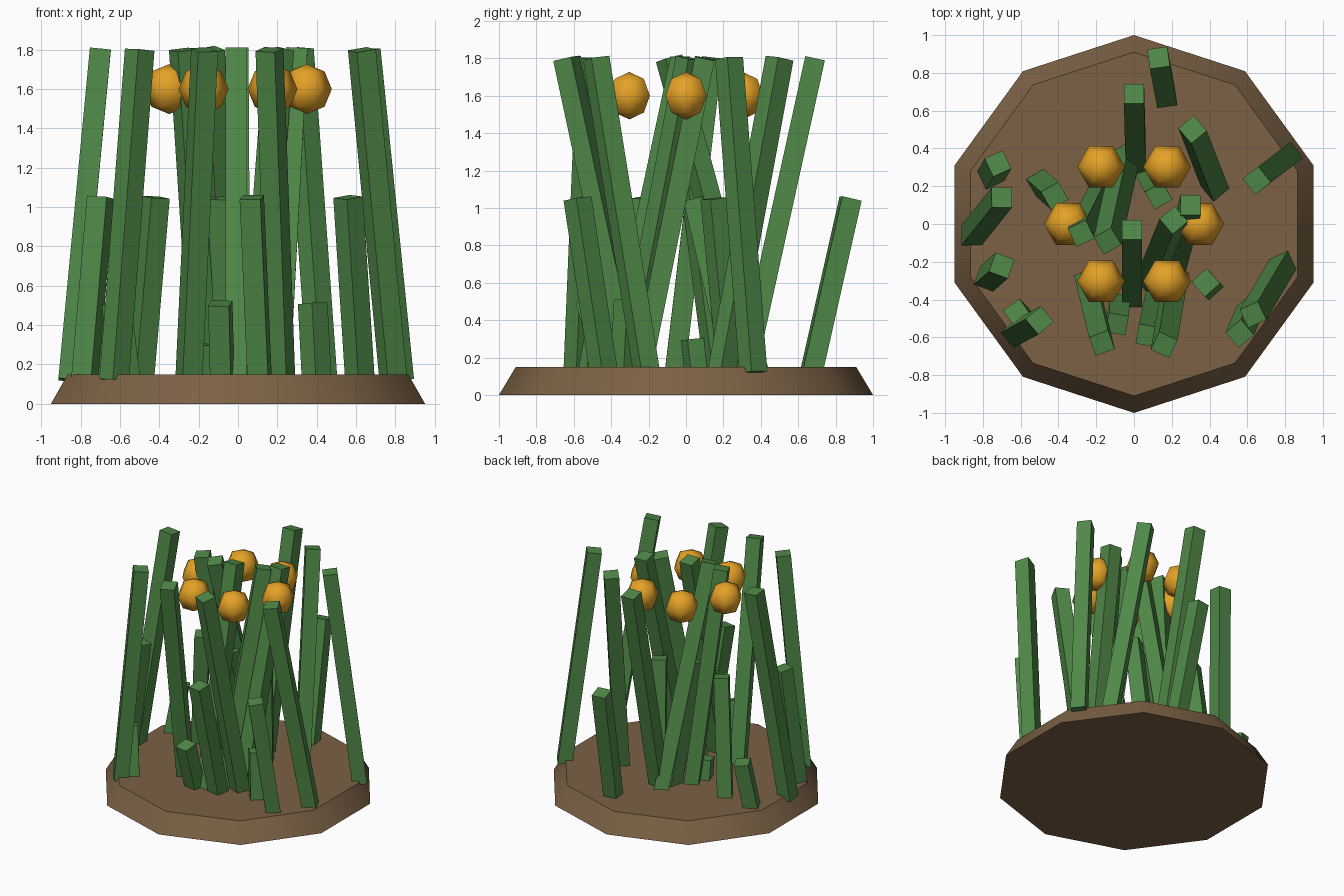
import bpy, bmesh, math
from mathutils import Vector, Matrix

cube = bpy.data.objects.get("Cube")
if cube:
    bpy.data.objects.remove(cube, do_unlink=True)


def make_material(name, rgb):
    mat = bpy.data.materials.new(name)
    mat.use_nodes = True
    mat.diffuse_color = (*rgb, 1)
    mat.node_tree.nodes["Principled BSDF"].inputs["Base Color"].default_value = (*rgb, 1)
    return mat


soil_brown = make_material("soil brown", (0.2, 0.12, 0.06))
stalk_green = make_material("stalk green", (0.08, 0.25, 0.065))
fruit_orange = make_material("fruit orange", (0.78, 0.36, 0.02))


def make_object(name, bm, mat, smooth_angle=None):
    mesh = bpy.data.meshes.new(name)
    bm.to_mesh(mesh)
    bm.free()
    mesh.materials.append(mat)
    obj = bpy.data.objects.new(name, mesh)
    bpy.context.collection.objects.link(obj)
    if smooth_angle:
        bpy.ops.object.select_all(action="DESELECT")
        obj.select_set(True)
        bpy.context.view_layer.objects.active = obj
        bpy.ops.object.shade_smooth_by_angle(angle=math.radians(smooth_angle))
    return obj


# Ten-sided mound of soil with a corner pointing to the back
SOIL_TOP = 0.15
bm = bmesh.new()
bmesh.ops.create_cone(bm, cap_ends=True, segments=10, radius1=1, radius2=0.91,
                      depth=SOIL_TOP, matrix=Matrix.Translation((0, 0, SOIL_TOP / 2)))
make_object("soil_mound", bm, soil_brown, 45)


# Square stalks leaning from a buried foot to a tip
STALK_WIDTH = 0.107
FOOT_HEIGHT = 0.12


def make_stalk(name, height, tip_x, tip_y, foot_x, foot_y, yaw):
    tip = Vector((tip_x, tip_y, height))
    foot = Vector((foot_x, foot_y, FOOT_HEIGHT))
    axis = tip - foot
    lean = Vector((0, 0, 1)).rotation_difference(axis).to_matrix().to_4x4()
    turn = Matrix.Rotation(math.radians(yaw), 4, "Z")
    size = Matrix.Diagonal((STALK_WIDTH, STALK_WIDTH, axis.length, 1))
    bm = bmesh.new()
    bmesh.ops.create_cube(bm, size=1, matrix=Matrix.Translation((tip + foot) / 2) @ lean @ turn @ size)
    make_object(name, bm, stalk_green)


# Each row: tip x, tip y, foot x, foot y, yaw in degrees
tall_stalks = [
    (0, 0.69, 0.01, 0.32, 0),
    (0.31, 0.5, 0.43, 0.19, 40),
    (0.65, 0.23, 0.82, 0.36, 38),
    (-0.7, 0.14, -0.86, -0.06, 0),
    (-0.5, -0.51, -0.63, -0.58, 40),
    (-0.28, -0.05, -0.17, 0.17, 25),
    (-0.14, -0.09, -0.04, 0.37, 30),
    (-0.17, -0.63, -0.25, -0.3, 20),
    (0.16, -0.64, 0.22, -0.28, -25),
    (-0.01, -0.03, -0.01, -0.39, 0),
    (0.21, 0.02, 0.08, -0.3, 40),
    (0.3, 0.1, 0.21, -0.24, 0),
    (0.63, -0.48, 0.79, -0.21, 25),
]
medium_stalks = [
    (0.13, 0.88, 0.17, 0.67, 8),
    (-0.42, 0.15, -0.5, 0.22, 30),
    (-0.7, -0.22, -0.78, -0.29, -20),
    (0.07, -0.59, 0.11, -0.4, -10),
    (0.56, -0.58, 0.62, -0.44, 40),
    (0.13, 0.15, 0.08, 0.24, 30),
    (-0.1, 0.05, -0.06, 0.27, -15),
]
short_stalks = [
    (-0.72, 0.32, -0.76, 0.25, 25),
    (-0.09, -0.53, -0.08, -0.42, -10),
    (0.38, -0.31, 0.4, -0.33, 42),
    (-0.62, -0.47, -0.57, -0.52, 35),
]
sprouts = [(-0.2, 0.04, -0.2, 0.06, 20)]

for label, height, rows in (("tall_stalk", 1.8, tall_stalks),
                            ("medium_stalk", 1.05, medium_stalks),
                            ("short_stalk", 0.51, short_stalks),
                            ("sprout", 0.3, sprouts)):
    for number, row in enumerate(rows, 1):
        make_stalk(f"{label}_{number}", height, *row)


# Ring of six low-poly fruits with corners along x
FRUIT_COUNT = 6
for i in range(FRUIT_COUNT):
    angle = math.tau * i / FRUIT_COUNT
    centre = Vector((math.cos(angle) * 0.35, math.sin(angle) * 0.35, 1.6))
    bm = bmesh.new()
    bmesh.ops.create_uvsphere(bm, u_segments=6, v_segments=4, radius=0.127,
                              matrix=Matrix.Translation(centre) @ Matrix.Rotation(math.pi / 2, 4, "Z"))
    make_object(f"fruit_{i + 1}", bm, fruit_orange, 80)
